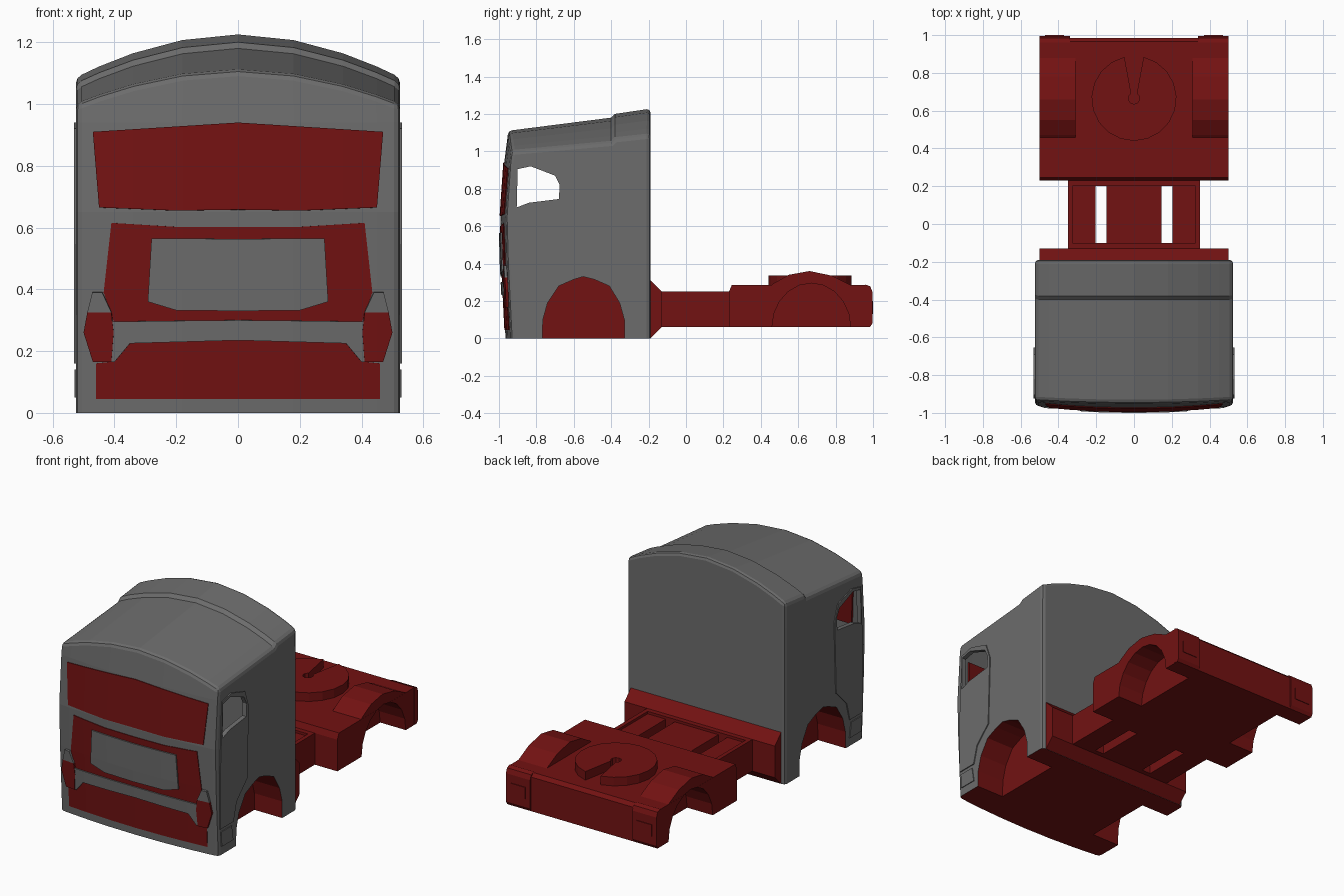
import bpy, bmesh, math
from mathutils import Vector

cube = bpy.data.objects.get("Cube")
if cube:
    bpy.data.objects.remove(cube)


def material(name, rgb):
    m = bpy.data.materials.new(name)
    m.use_nodes = True
    color = (*rgb, 1)
    m.diffuse_color = color
    m.node_tree.nodes["Principled BSDF"].inputs["Base Color"].default_value = color
    return m


GREY = material("body grey", (.15, .15, .15))
RED = material("dark red", (.17, .006, .006))


def finish(name, bm, *mats):
    me = bpy.data.meshes.new(name)
    bm.to_mesh(me)
    bm.free()
    for m in mats:
        me.materials.append(m)
    ob = bpy.data.objects.new(name, me)
    bpy.context.collection.objects.link(ob)
    return ob


def prism(name, pts, axis, a, b, mat=RED):
    """Extrude a 2D outline along one axis."""
    bm = bmesh.new()
    ends = []
    for d in (a, b):
        ring = []
        for p in pts:
            co = list(p)
            co.insert(axis, d)
            ring.append(bm.verts.new(co))
        ends.append(ring)
        bm.faces.new(ring)
    n = len(pts)
    for i in range(n):
        j = (i + 1) % n
        bm.faces.new((ends[0][i], ends[0][j], ends[1][j], ends[1][i]))
    bmesh.ops.recalc_face_normals(bm, faces=bm.faces)
    return finish(name, bm, mat)


def box(name, x0, x1, y0, y1, z0, z1, mat=RED):
    return prism(name, [(y0, z0), (y1, z0), (y1, z1), (y0, z1)], 0, x0, x1, mat)


def cut(target, cutter):
    mod = target.modifiers.new("cut", "BOOLEAN")
    mod.object = cutter
    mod.solver = "EXACT"
    mod.material_mode = "TRANSFER"
    bpy.context.view_layer.objects.active = target
    bpy.ops.object.modifier_apply(modifier=mod.name)


def interp(t, table):
    for (a, va), (b, vb) in zip(table, table[1:]):
        if t <= b:
            return va + (vb - va) * max(0, (t - a) / (b - a))
    return table[-1][1]


# Cab surface: arched roof with a rear step, gently bowed front
HALF = [.18, .34, .45, .525]
XS = [-x for x in reversed(HALF)] + [0] + HALF
ZS = [0, .4, .65, .94]


def roof(x, y):
    crown = interp(y, [(-.95, 1.11), (-.40, 1.18), (-.38, 1.20), (-.19, 1.228)])
    drop = interp(y, [(-.95, .11), (-.19, .14)])
    return crown - drop * (abs(x) / .525) ** 1.9


def front_y(x, z):
    return .11 * x * x - interp(z, [(0, .965), (.4, .985), (.65, .992), (.94, .972), (1.11, .95)])


def hull(name, xs, ys, zs, inset, mats, bevel=0):
    bm = bmesh.new()
    cache = {}
    n = (len(xs), len(ys) + 1, len(zs) + 1)

    def vert(i, j, k):
        if (i, j, k) not in cache:
            x = xs[i]
            y = ys[j - 1] if j else -.95
            z = zs[k] if k < len(zs) else roof(x, y) - inset
            if j == 0:
                y = front_y(x, z) + inset
            cache[i, j, k] = bm.verts.new((x, y, z))
        return cache[i, j, k]

    for axis in range(3):
        a, b = [d for d in range(3) if d != axis]
        for end in (0, n[axis] - 1):
            for p in range(n[a] - 1):
                for q in range(n[b] - 1):
                    quad = []
                    for dp, dq in ((0, 0), (1, 0), (1, 1), (0, 1)):
                        idx = [end] * 3
                        idx[a], idx[b] = p + dp, q + dq
                        quad.append(vert(*idx))
                    bm.faces.new(quad)
    bmesh.ops.recalc_face_normals(bm, faces=bm.faces)
    if bevel:
        edges = [e for e in bm.edges if e.calc_face_angle(0) > math.radians(52)
                 and max(v.co.z for v in e.verts) > .01]
        bmesh.ops.bevel(bm, geom=edges, offset=bevel, segments=2, profile=.5, affect="EDGES")
    for f in bm.faces:
        if len(mats) > 1 and f.calc_center_median().z < .005:
            f.material_index = 1
    return finish(name, bm, *mats)


cab = hull("cab_shell", XS, [-.40, -.38, -.19], ZS, 0, (GREY, RED), .02)
cavity = hull("cavity_cutter", [x * .96 for x in XS], [-.40, -.38, -.21],
              [.35, .4, .65, .94], .025, (GREY,))
window = prism("window_cutter", [(-.905, .70), (-.90, .905), (-.83, .92), (-.70, .87), (-.675, .82),
                                 (-.68, .745), (-.84, .725)], 0, -.7, .7, GREY)
cutters = [cavity, window]
cut(cab, cavity)
cut(cab, window)

door = [(-.925, .16), (-.80, .16), (-.77, .27), (-.67, .37), (-.655, .80), (-.69, .90),
        (-.82, .94), (-.905, .92), (-.925, .5)]
step = [(-.91, .05), (-.80, .05), (-.815, .14), (-.915, .14)]
front_arch = [(-.77, -.05), (-.765, .1), (-.74, .19), (-.68, .28), (-.60, .315), (-.55, .33),
              (-.49, .315), (-.41, .28), (-.355, .19), (-.33, .1), (-.33, -.05)]
rear_arch = [(.67 + .21 * math.cos(t * math.pi / 10), .06 + .235 * math.sin(t * math.pi / 10))
             for t in range(11)] + [(.46, 0), (.88, 0)]
hump = [(.44, .27), (.47, .295), (.55, .34), (.66, .36), (.78, .335), (.88, .285), (.90, .27)]

# Rear deck with chamfered ends
deck = prism("rear_deck", [(.23, .06), (.23, .25), (.245, .285), (.965, .285), (.985, .265),
                           (.985, .06)], 0, -.5, .5)

# Paired side parts
for side, s in (("left", 1), ("right", -1)):
    panel_ob = prism(side + "_door", door, 0, s * .51, s * .531, GREY)
    cut(panel_ob, window)
    prism(side + "_step_panel", step, 0, s * .51, s * .530, GREY)
    arch = prism("front_arch_cutter", front_arch, 0, s * .34, s * .7)
    cut(cab, arch)
    fender = prism(side + "_rear_fender", hump, 0, s * .31, s * .4995)
    arch2 = prism("rear_arch_cutter", rear_arch, 0, s * .33, s * .7)
    cut(deck, arch2)
    cut(fender, arch2)
    cutters += [arch, arch2]
    prism(side + "_rear_corner", [(.96, .062), (.985, .062), (.996, .08), (.996, .25), (.985, .278),
                                  (.96, .288)], 0, s * .34, s * .501)
    box(side + "_rear_lamp", s * .37, s * .47, .99, 1.0, .13, .20)
    # Chassis side rail with raised rim
    box(side + "_frame_rail", s * .205, s * .35, -.12, .22, .06, .235)
    box(side + "_rail_rim", s * .325, s * .35, -.115, .215, .065, .25)

for c in cutters:
    bpy.data.objects.remove(c)

# Chassis middle
prism("cab_back_wedge", [(-.195, .001), (-.19, .001), (-.13, .06), (-.13, .25), (-.19, .31),
                         (-.195, .31)], 0, -.5, .5)
box("frame_center", -.145, .145, -.12, .22, .06, .235)
box("frame_front_cross", -.35, .35, -.135, -.10, .06, .25)
box("frame_rear_cross", -.35, .35, .20, .235, .06, .25)


def arc(r, start, end, count):
    angles = [math.radians(start + (end - start) * i / count) for i in range(count + 1)]
    return [(r * math.cos(a), .665 + r * math.sin(a)) for a in angles]


# Coupling plate with rear notch
prism("coupling_plate", arc(.225, 103, 437, 18) + arc(.03, 60, -240, 8), 2, .28, .337)


def front_panel(name, pts, lift, depth, mat):
    """Thin panel that follows the bowed front."""
    bm = bmesh.new()
    bm.faces.new([bm.verts.new((x, 0, z)) for x, z in pts])
    planes = [((x, 0, 0), (1, 0, 0)) for x in XS] + [((0, 0, z), (0, 0, 1)) for z in ZS]
    for co, no in planes:
        bmesh.ops.bisect_plane(bm, geom=bm.verts[:] + bm.edges[:] + bm.faces[:], dist=1e-5,
                               plane_co=Vector(co), plane_no=Vector(no))
    for v in bm.verts:
        v.co.y = front_y(v.co.x, v.co.z) - lift
    bm.normal_update()
    for f in bm.faces:
        if f.normal.y > 0:
            f.normal_flip()
    ob = finish(name, bm, mat)
    mod = ob.modifiers.new("thickness", "SOLIDIFY")
    mod.thickness = depth
    mod.offset = -1


def mirrored(half):
    return half + [(-x, z) for x, z in reversed(half) if x > 0]


# Front panels, listed from centre top round to centre bottom
front_panel("windshield", mirrored([(0, .94), (.47, .91), (.45, .665), (.2, .655), (0, .658)]),
            .005, .04, RED)
front_panel("grille_surround", mirrored([(0, .602), (.2, .602), (.41, .615), (.435, .39),
                                         (.40, .29), (0, .30)]), .004, .009, RED)
front_panel("grille_panel", mirrored([(0, .563), (.28, .565), (.292, .36), (.2, .332), (0, .33)]),
            .011, .016, GREY)
front_panel("bumper_bar", mirrored([(0, .30), (.2, .298), (.42, .295), (.42, .165), (.40, .165),
                                    (.35, .225), (0, .235)]), .011, .016, GREY)
front_panel("lower_intake", mirrored([(0, .235), (.35, .228), (.41, .165), (.46, .16),
                                      (.46, .045), (0, .045)]), .004, .009, RED)
for side, s in (("left", 1), ("right", -1)):
    lamp = [(.41, .325), (.488, .325), (.50, .26), (.47, .165), (.41, .165), (.403, .26)]
    cap = [(.44, .39), (.472, .39), (.488, .325), (.41, .325)]
    front_panel(side + "_headlight", [(s * x, z) for x, z in lamp], .014, .02, RED)
    front_panel(side + "_headlight_cap", [(s * x, z) for x, z in cap], .014, .02, GREY)
